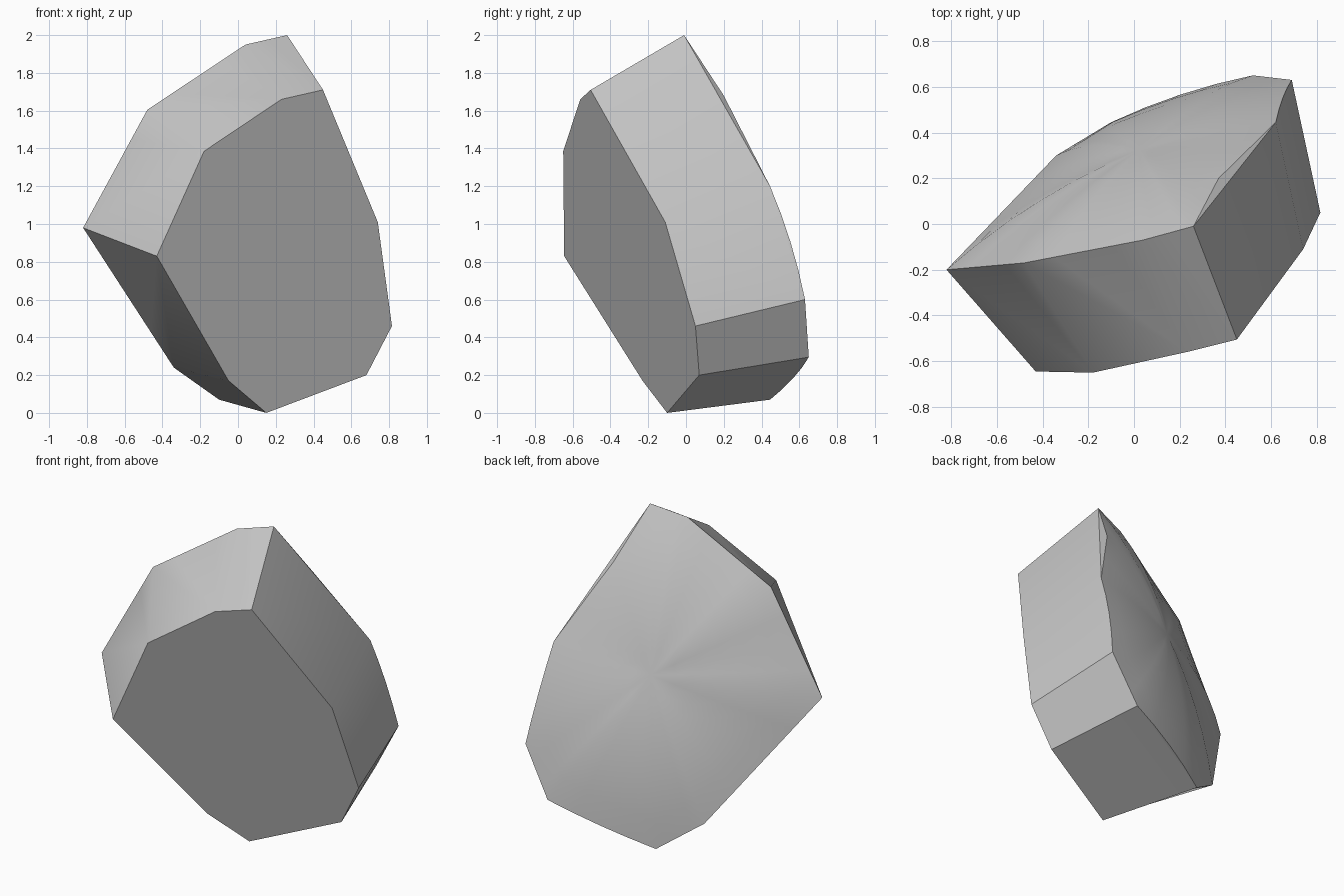
import bpy, bmesh, math
from mathutils import Vector

cube = bpy.data.objects.get("Cube")
if cube:
    bpy.data.objects.remove(cube, do_unlink=True)

# Matching outlines: flat front facet and domed back, both listed from the bottom
front_outline = [(.15, -.10, 0), (.68, .07, .20), (.815, .05, .46), (.74, -.11, 1.01),
                 (.45, -.505, 1.71), (.23, -.56, 1.66), (-.18, -.65, 1.385),
                 (-.43, -.645, .83), (-.05, -.23, .17)]
back_outline = [(-.10, .445, .07), (.52, .65, .295), (.69, .63, .60), (.62, .445, 1.20),
                (.26, -.01, 2.0), (.04, -.07, 1.95), (-.48, -.17, 1.605),
                (-.82, -.20, .98), (-.34, .30, .24)]
bowed_edges = {0, 2}
chip_edge, chip_point = 3, Vector((.37, .20, 1.68))
dome_origin, dome_radius = Vector((1.24, -2.27, .28)), 2.98
dome_middle = Vector((.08, .20, 1.06))
RINGS, CUTS = 6, 3


def arc(a, b, t):
    """Point between a and b, bowed around the dome's origin."""
    radii = [(p - dome_origin).length for p in (a, b)]
    radius = radii[0] + (radii[1] - radii[0]) * t
    return dome_origin + (a.lerp(b, t) - dome_origin).normalized() * radius


bm = bmesh.new()
front = [bm.verts.new(p) for p in front_outline]
back = [bm.verts.new(p) for p in back_outline]
count = len(front)

# Flat front facet
bm.faces.new(front)

# Side facets, with a thin sliver out to each rim that is bowed or chipped
rim = []
for i in range(count):
    j = (i + 1) % count
    a, b = back[i].co.copy(), back[j].co.copy()
    steps = [k / (CUTS + 1) for k in range(1, CUTS + 1)]
    if i == chip_edge:
        spots = [a.lerp(chip_point, .5), chip_point, chip_point.lerp(b, .5)]
    elif i in bowed_edges:
        spots = [arc(a, b, t) for t in steps]
    else:
        spots = [a.lerp(b, t) for t in steps]
    bend = [bm.verts.new(p) for p in spots]
    if i == chip_edge or i in bowed_edges:
        bm.faces.new((front[j], front[i], back[i], back[j]))
        bm.faces.new([back[j], back[i]] + bend)
    else:
        bm.faces.new([front[j], front[i], back[i]] + bend + [back[j]])
    rim += [back[i]] + bend

# Domed back in rings that close on its middle
peak = dome_origin + (dome_middle - dome_origin).normalized() * dome_radius
outer = rim
total = len(rim)
for r in range(RINGS - 1, 0, -1):
    inner = [bm.verts.new(arc(peak, v.co, r / RINGS)) for v in rim]
    for k in range(total):
        n = (k + 1) % total
        bm.faces.new((outer[k], outer[n], inner[n], inner[k]))
    outer = inner
tip = bm.verts.new(peak)
for k in range(total):
    bm.faces.new((outer[k], outer[(k + 1) % total], tip))
bmesh.ops.recalc_face_normals(bm, faces=bm.faces)

mesh = bpy.data.meshes.new("rock")
bm.to_mesh(mesh)
bm.free()
rock = bpy.data.objects.new("rock", mesh)
bpy.context.collection.objects.link(rock)

# Plain grey stone
stone = bpy.data.materials.new("grey_stone")
stone.use_nodes = True
colour = (.57, .57, .57, 1)
stone.diffuse_color = colour
stone.node_tree.nodes["Principled BSDF"].inputs["Base Color"].default_value = colour
mesh.materials.append(stone)

bpy.ops.object.select_all(action='DESELECT')
rock.select_set(True)
bpy.context.view_layer.objects.active = rock
bpy.ops.object.shade_smooth_by_angle(angle=math.radians(30))
